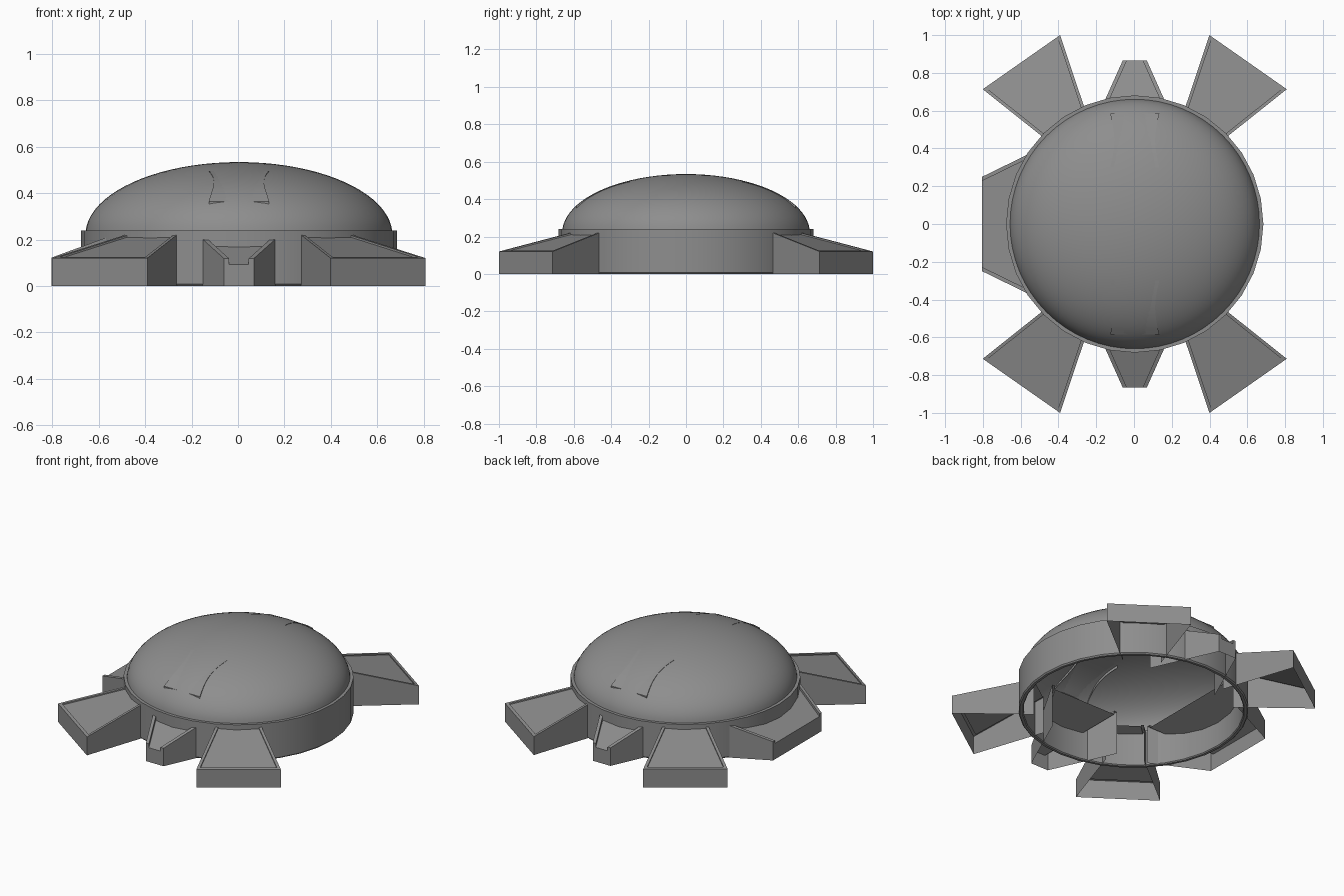
import bpy, bmesh, math
from mathutils import Matrix

if "Cube" in bpy.data.objects:
    bpy.data.objects.remove(bpy.data.objects["Cube"])

CX = 0.004          # small sideways offset of the whole body
DOME_R, DOME_Z, DOME_H = 0.662, 0.22, 0.314

grey = bpy.data.materials.new("dark_grey")
grey.diffuse_color = (0.27, 0.27, 0.27, 1)
grey.use_nodes = True
grey.node_tree.nodes["Principled BSDF"].inputs["Base Color"].default_value = grey.diffuse_color


def make(name, verts, faces, smooth=False, angle=0.0):
    me = bpy.data.meshes.new(name)
    me.from_pydata(verts, [], faces)
    me.materials.append(grey)
    bm = bmesh.new()
    bm.from_mesh(me)
    bmesh.ops.remove_doubles(bm, verts=bm.verts, dist=1e-5)
    bmesh.ops.recalc_face_normals(bm, faces=bm.faces)
    bm.transform(Matrix.Translation((CX, 0, 0)) @ Matrix.Rotation(angle, 4, 'Z'))
    bm.to_mesh(me)
    bm.free()
    ob = bpy.data.objects.new(name, me)
    bpy.context.collection.objects.link(ob)
    if smooth:
        bpy.ops.object.select_all(action='DESELECT')
        ob.select_set(True)
        bpy.context.view_layer.objects.active = ob
        bpy.ops.object.shade_smooth_by_angle(angle=math.radians(35))
    return ob


def lathe(name, profile, segs, closed=False):
    n = len(profile)
    verts = [(r * math.cos(2 * math.pi * s / segs), r * math.sin(2 * math.pi * s / segs), z)
             for s in range(segs) for r, z in profile]
    faces = []
    for s in range(segs):
        t = (s + 1) % segs
        for i in range(n if closed else n - 1):
            j = (i + 1) % n
            faces.append((s * n + i, t * n + i, t * n + j, s * n + j))
    return make(name, verts, faces, smooth=True)


def dome_z(r):
    return DOME_Z + DOME_H * math.sqrt(max(0, 1 - (r / DOME_R) ** 2))


# Domed roof, an open shell
steps = 20
a0 = math.asin(0.015 / DOME_H)
arc = [a0 + (math.pi / 2 - a0) * i / steps for i in range(steps + 1)]
lathe("dome", [(DOME_R * math.cos(a) if i < steps else 0.0, DOME_Z + DOME_H * math.sin(a))
               for i, a in enumerate(arc)], 64)

# Ring wall with rounded lower lip
lathe("ring_wall", [(0.652, 0.006), (0.658, 0.0), (0.674, 0.0), (0.681, 0.008),
                    (0.681, 0.24), (0.652, 0.24)], 32, closed=True)


def pod(name, angle, r0, w0, h0, r1, w1, h1, rail, drop, front_rim):
    """Bottomless wedge with raised side rails and a sunken sloping roof."""
    v, f = [], []

    def quad(*pts):
        k = len(v)
        v.extend(pts)
        f.append(tuple(range(k, k + 4)))

    re = r1 - (rail if front_rim else 0)
    t = (re - r0) / (r1 - r0)
    we, he = w0 + (w1 - w0) * t, h0 + (h1 - h0) * t
    for s in (-1, 1):
        # side wall, rail top, rail inner face
        quad((r0, s * w0, 0), (r1, s * w1, 0), (r1, s * w1, h1), (r0, s * w0, h0))
        quad((r0, s * w0, h0), (r1, s * w1, h1), (re, s * (we - rail), he), (r0, s * (w0 - rail), h0))
        quad((r0, s * (w0 - rail), h0), (re, s * (we - rail), he),
             (re, s * (we - rail), he - drop), (r0, s * (w0 - rail), h0 - drop))
        if not front_rim:   # rail end
            quad((r1, s * w1, 0), (r1, s * w1, h1), (r1, s * (w1 - rail), h1), (r1, s * (w1 - rail), 0))
    a, b = w0 - rail, we - rail
    quad((r0, -a, h0 - drop), (re, -b, he - drop), (re, b, he - drop), (r0, a, h0 - drop))
    if front_rim:
        quad((r1, -w1, 0), (r1, w1, 0), (r1, w1, h1), (r1, -w1, h1))
        quad((r1, -w1, h1), (r1, w1, h1), (re, b, he), (re, -b, he))
        quad((re, -b, he), (re, b, he), (re, b, he - drop), (re, -b, he - drop))
    else:
        quad((r1, -b, 0), (r1, b, 0), (r1, b, h1 - drop), (r1, -b, h1 - drop))
    make(name, v, f, angle=angle)


# Four flared corner wings
for i, deg in enumerate((55, 125, 235, 305)):
    pod(f"corner_wing_{i + 1}", math.radians(deg), 0.58, 0.112, 0.241,
        1.046, 0.25, 0.12, 0.018, 0.008, True)

# Small tapered entrances, front and back
for nm, deg in (("front_entrance", 270), ("back_entrance", 90)):
    pod(nm, math.radians(deg), 0.45, 0.25, 0.285, 0.865, 0.064, 0.118, 0.022, 0.025, False)

# Wide side bay on the left
pod("side_bay", math.pi, 0.46, 0.42, 0.25, 0.808, 0.25, 0.122, 0.022, 0.018, False)

# Faint raised panels on the dome, front and back
for nm, s in (("front_dome_panel", -1), ("back_dome_panel", 1)):
    n, v, f = 10, [], []
    for i in range(n + 1):
        y = 0.585 - 0.285 * i / n
        w = 0.13 - 0.022 * math.sin(math.pi * i / n)
        z = dome_z(y) - 0.002 - 0.003 * i / n
        v += [(-w, s * y, z - 0.02), (-w, s * y, z), (w, s * y, z), (w, s * y, z - 0.02)]
    for i in range(n):
        f += [(4 * i + j, 4 * i + j + 1, 4 * i + j + 5, 4 * i + j + 4) for j in range(3)]
    f.append((0, 1, 2, 3))
    make(nm, v, f, smooth=True)
